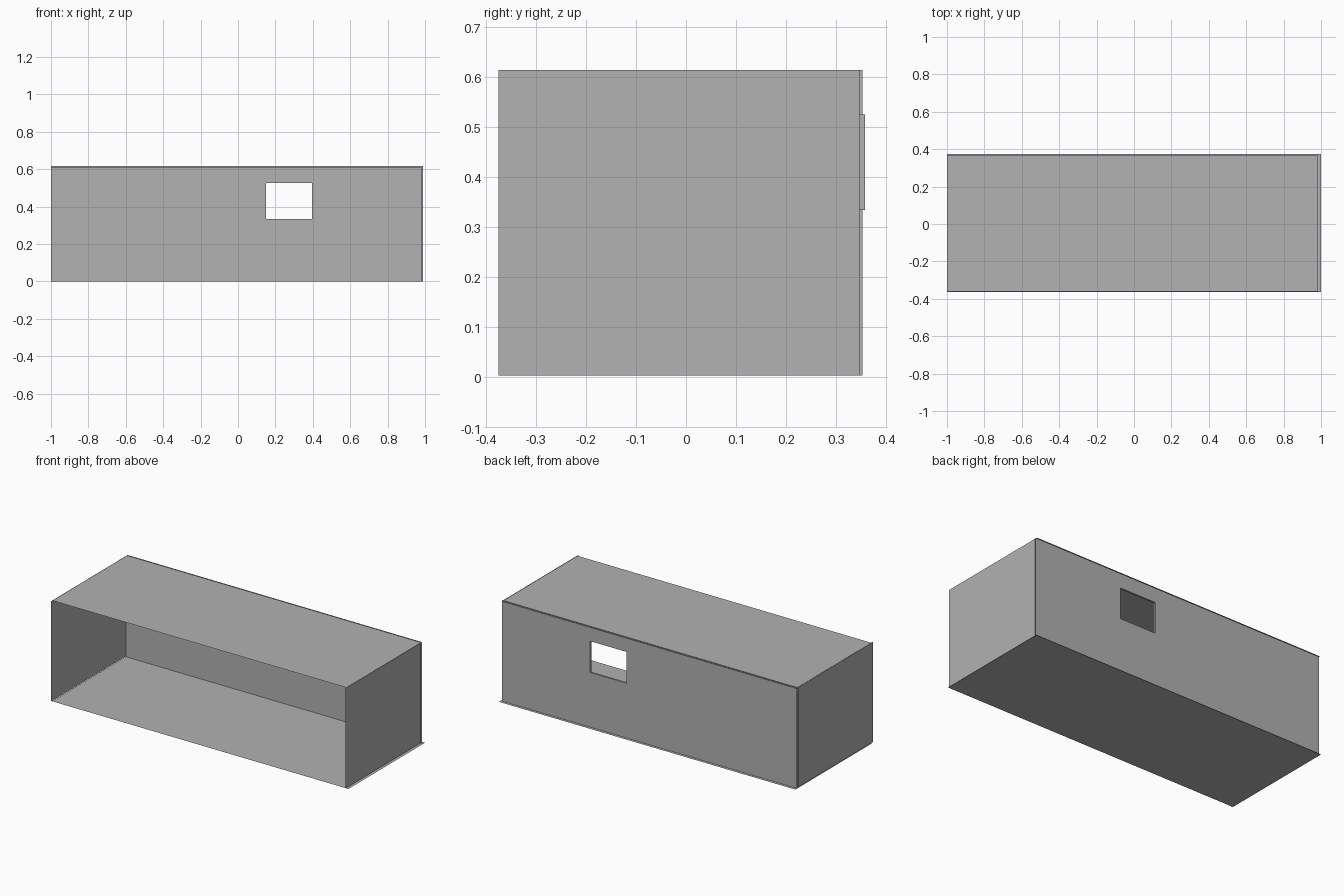
import bpy
import bmesh

if "Cube" in bpy.data.objects:
    bpy.data.objects.remove(bpy.data.objects["Cube"], do_unlink=True)

# Single flat colour
GREY = (0.445, 0.445, 0.445, 1.0)
grey = bpy.data.materials.new("plain grey")
grey.use_nodes = True
grey.diffuse_color = GREY
grey.node_tree.nodes["Principled BSDF"].inputs["Base Color"].default_value = GREY


def finish(name, bm):
    bmesh.ops.remove_doubles(bm, verts=bm.verts, dist=0.0001)
    mesh = bpy.data.meshes.new(name)
    bm.to_mesh(mesh)
    bm.free()
    mesh.materials.append(grey)
    obj = bpy.data.objects.new(name, mesh)
    bpy.context.collection.objects.link(obj)
    return obj


def add_quad(bm, axis, at, a, b, flip=False):
    """Rectangle facing along an axis; a and b are ranges on the other two."""
    corners = [(a[0], b[0]), (a[1], b[0]), (a[1], b[1]), (a[0], b[1])]
    if flip:
        corners.reverse()
    verts = []
    for u, v in corners:
        co = [u, v]
        co.insert(axis, at)
        verts.append(bm.verts.new(co))
    bm.faces.new(verts)


def panel(name, axis, at, a, b, flip=False):
    bm = bmesh.new()
    add_quad(bm, axis, at, a, b, flip)
    return finish(name, bm)


# Thin panels around the open-fronted room
panel("floor", 2, 0.0, (-1, 1), (-0.364, 0.374), flip=True)
panel("ceiling", 2, 0.613, (-1, 0.985), (-0.362, 0.365))
panel("left_wall", 0, 0.987, (-0.374, 0.346), (0.004, 0.614))
panel("right_wall", 0, -0.998, (-0.374, 0.352), (0.004, 0.614), flip=True)

# Back wall: inner and outer skins with a window opening
WIN_X, WIN_Z = (0.15, 0.396), (0.334, 0.525)
INNER, OUTER = 0.346, 0.357
bm = bmesh.new()
for y, right, top, flip in ((INNER, 0.985, 0.608, False), (OUTER, 0.99, 0.616, True)):
    xs = (-1, *WIN_X, right)
    zs = (0, *WIN_Z, top)
    for i in range(3):
        for j in range(3):
            if (i, j) != (1, 1):
                add_quad(bm, 1, y, xs[i:i + 2], zs[j:j + 2], flip)

# Window reveal joining the two skins
for k in range(2):
    add_quad(bm, 0, WIN_X[k], (INNER, OUTER), WIN_Z, flip=k == 1)
    add_quad(bm, 2, WIN_Z[k], WIN_X, (INNER, OUTER), flip=k == 1)
finish("back_wall_with_window", bm)
